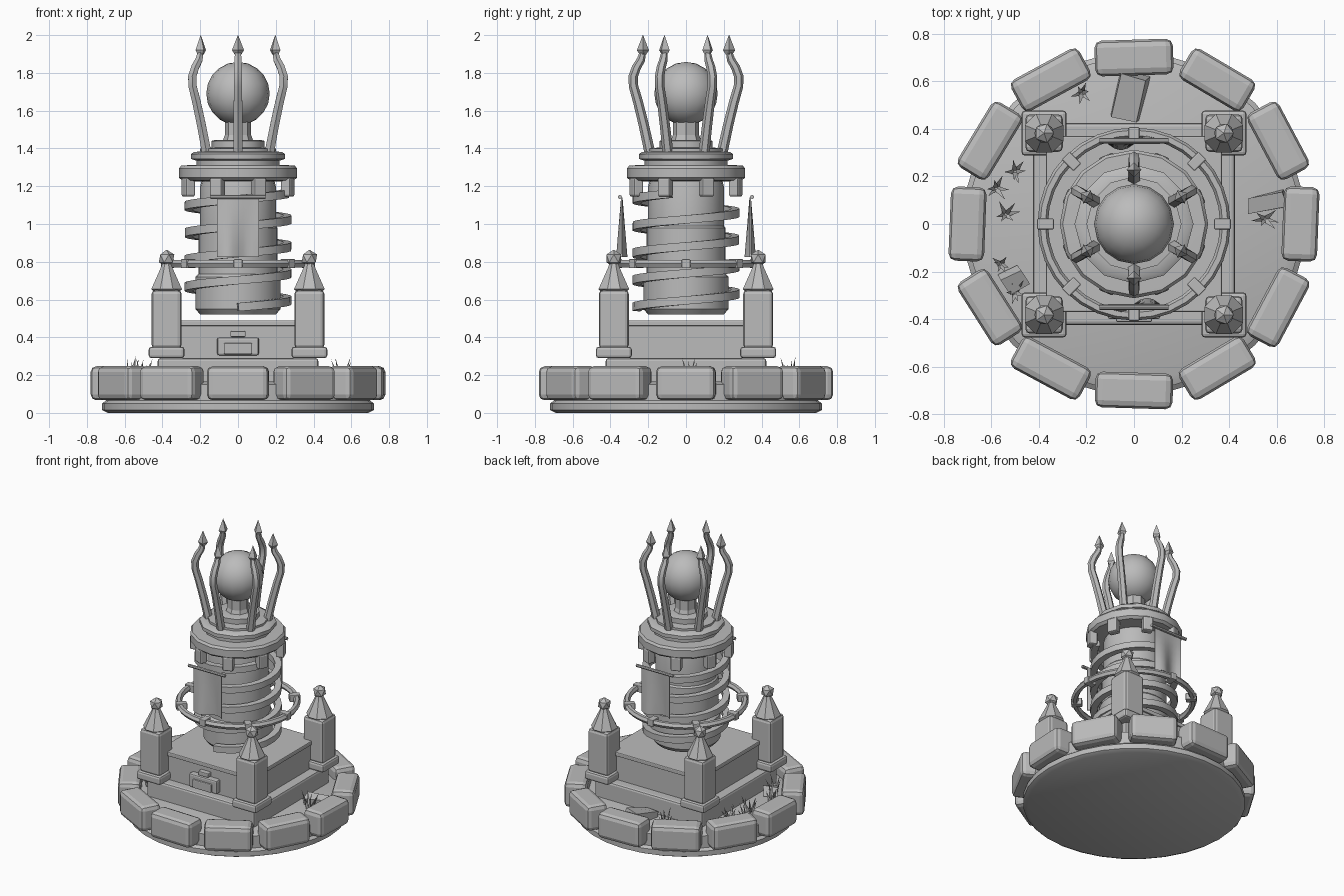
import bpy, bmesh, math, random
from mathutils import Vector, Matrix

if "Cube" in bpy.data.objects:
    bpy.data.objects.remove(bpy.data.objects["Cube"])

random.seed(4)
pi = math.pi
stone = bpy.data.materials.new("grey stone")
stone.diffuse_color = (0.5, 0.5, 0.5, 1)
stone.use_nodes = True
stone.node_tree.nodes["Principled BSDF"].inputs["Base Color"].default_value = stone.diffuse_color


def finish(name, bm, smooth=False, bevel=0):
    bmesh.ops.recalc_face_normals(bm, faces=bm.faces)
    me = bpy.data.meshes.new(name)
    bm.to_mesh(me)
    bm.free()
    ob = bpy.data.objects.new(name, me)
    bpy.context.collection.objects.link(ob)
    me.materials.append(stone)
    if bevel:
        mod = ob.modifiers.new("bevel", 'BEVEL')
        mod.width, mod.segments = bevel, 2
    if smooth:
        bpy.ops.object.select_all(action='DESELECT')
        ob.select_set(True)
        bpy.context.view_layer.objects.active = ob
        bpy.ops.object.shade_smooth_by_angle(angle=math.radians(32))
    return ob


def box(name, center, size, rot=0, bevel=0):
    bm = bmesh.new()
    m = Matrix.Translation(center) @ Matrix.Rotation(rot, 4, 'Z') @ Matrix.Diagonal((*size, 1))
    bmesh.ops.create_cube(bm, size=1, matrix=m)
    return finish(name, bm, bevel=bevel)


def lathe(name, profile, n, at=(0, 0), phase=0, smooth=True):
    # closed solid of revolution from (radius, height) points
    bm = bmesh.new()
    rings = [[bm.verts.new((at[0] + r * math.cos(phase + 2 * pi * k / n),
                            at[1] + r * math.sin(phase + 2 * pi * k / n), z))
              for k in range(n)] for r, z in profile]
    for a, b in zip(rings, rings[1:]):
        for k in range(n):
            bm.faces.new((a[k], a[(k + 1) % n], b[(k + 1) % n], b[k]))
    bm.faces.new(rings[0][::-1])
    bm.faces.new(rings[-1])
    return finish(name, bm, smooth)


def sweep(name, points, radii, sides, closed=False, smooth=True):
    # tube along a path, each section framed by the path direction and z / outward axis
    bm = bmesh.new()
    pts, rings, n = [Vector(p) for p in points], [], len(points)
    for i, p in enumerate(pts):
        nxt, prv = ((pts[(i + 1) % n], pts[i - 1]) if closed
                    else (pts[min(i + 1, n - 1)], pts[max(i - 1, 0)]))
        t = (nxt - prv).normalized()
        out = Vector((p.x, p.y, 0)).normalized()
        side = t.cross(out).normalized()
        up = side.cross(t)
        rings.append([bm.verts.new(p + radii[i] * (side * math.cos(a) + up * math.sin(a)))
                      for a in (2 * pi * (k + 0.5) / sides for k in range(sides))])
    pairs = list(zip(rings, rings[1:])) + ([(rings[-1], rings[0])] if closed else [])
    for a, b in pairs:
        for k in range(sides):
            bm.faces.new((a[k], a[(k + 1) % sides], b[(k + 1) % sides], b[k]))
    if not closed:
        bm.faces.new(rings[0])
        bm.faces.new(rings[-1])
    return finish(name, bm, smooth)


def polar(r, a, z):
    return (r * math.cos(a), r * math.sin(a), z)


# round ground base
lathe("ground_base", [(0.69, 0), (0.72, 0.015), (0.72, 0.05), (0.70, 0.065), (0.70, 0.15), (0.66, 0.165)], 32)

# ring of kerb stones
for k in range(12):
    a = k * pi / 6
    box("kerb_stone", polar(0.70, a, 0.157), (0.15, 0.32 + random.uniform(-0.012, 0.012), 0.18),
        a + random.uniform(-0.05, 0.05), bevel=0.03)

# stepped square plinth with lid
box("plinth_step", (0, 0, 0.22), (0.85, 0.85, 0.14), bevel=0.015)
box("plinth_block", (0, 0, 0.37), (0.72, 0.72, 0.18))
box("plinth_lid", (0, 0, 0.475), (0.74, 0.74, 0.03), bevel=0.006)

# front plaque
box("plaque_frame", (0, -0.375, 0.352), (0.22, 0.05, 0.095), bevel=0.01)
box("plaque_panel", (0, -0.402, 0.34), (0.15, 0.02, 0.06), bevel=0.006)
box("plaque_crest", (0, -0.375, 0.418), (0.08, 0.04, 0.03), bevel=0.005)

# corner pillars with spire and ball finial
for sx in (-1, 1):
    for sy in (-1, 1):
        x, y = 0.378 * sx, 0.382 * sy
        box("pillar_foot", (x, y, 0.32), (0.19, 0.19, 0.06), bevel=0.015)
        box("pillar_shaft", (x, y, 0.495), (0.158, 0.158, 0.31), bevel=0.02)
        lathe("pillar_spire", [(0.07, 0.64), (0.088, 0.655), (0.035, 0.765), (0.025, 0.79)], 8,
              (x, y), pi / 8, False)
        bm = bmesh.new()
        bmesh.ops.create_icosphere(bm, subdivisions=1, radius=0.046,
                                   matrix=Matrix.Translation((x, y, 0.818)))
        finish("pillar_finial", bm)

# tower body
lathe("tower_body", [(0.20, 0.52), (0.225, 0.55), (0.225, 0.72), (0.21, 0.735), (0.21, 0.98),
                     (0.2, 0.99), (0.2, 1.2), (0.19, 1.24)], 24)

# spiral rail around the tower
steps = 100
sweep("spiral_rail", [polar(0.262, -pi / 2 + 8.4 * pi * i / steps, 0.56 + 0.6 * i / steps)
                      for i in range(steps + 1)], [0.031] * (steps + 1), 4)

# orbit ring and its clips
sweep("orbit_ring", [polar(0.384, 2 * pi * k / 32, 0.79) for k in range(32)], [0.022] * 32, 6, True)
for k in range(8):
    a = k * pi / 4
    box("ring_clip", polar(0.372, a, 0.79), (0.07, 0.045, 0.048), a, bevel=0.005)

# tower cap, brackets and crown collar
lathe("tower_cap", [(0.22, 1.225), (0.295, 1.23), (0.312, 1.245), (0.312, 1.295), (0.30, 1.31),
                    (0.24, 1.312)], 16)
for k in range(8):
    a = (k + 0.5) * pi / 4
    box("cap_bracket", polar(0.285, a, 1.195), (0.055, 0.07, 0.1), a, bevel=0.01)
lathe("crown_collar", [(0.22, 1.30), (0.22, 1.335), (0.25, 1.345), (0.25, 1.37), (0.235, 1.38),
                       (0.2, 1.385), (0.2, 1.40), (0.14, 1.405), (0.14, 1.44), (0.12, 1.445)], 12)

# orb and its stand
lathe("orb_stand", [(0.085, 1.43), (0.07, 1.47), (0.07, 1.55), (0.06, 1.58)], 8, smooth=False)
bm = bmesh.new()
bmesh.ops.create_uvsphere(bm, u_segments=16, v_segments=10, radius=0.168,
                          matrix=Matrix.Translation((0, 0, 1.69)))
finish("orb", bm, True)

# six curved prongs ending in spear tips
path = [(0.19, 1.37), (0.205, 1.44), (0.225, 1.53), (0.255, 1.65), (0.278, 1.73), (0.28, 1.78),
        (0.262, 1.83), (0.238, 1.87), (0.228, 1.91)]
for k in range(6):
    a = pi / 2 + k * pi / 3
    sweep("crown_prong", [polar(r, a, z) for r, z in path],
          [0.029, 0.028, 0.027, 0.026, 0.025, 0.025, 0.024, 0.022, 0.017], 6)
    tip = polar(0.228, a, 0)
    lathe("prong_tip", [(0.016, 1.895), (0.032, 1.92), (0.001, 2.0)], 4, tip[:2], a, False)

# hanging banners, front and back
for s in (-1, 1):
    bm = bmesh.new()
    nx, nz, grid = 8, 6, []
    for off in (-0.004, 0.004):
        grid.append([[bm.verts.new((s * (0.11 - 0.22 * i / nx),
                                    s * (0.34 + 0.026 * (1 - j / nz) * math.sin(2 * pi * i / nx)) + off,
                                    0.825 + 0.315 * j / nz))
                      for j in range(nz + 1)] for i in range(nx + 1)])
    for g in grid:
        for i in range(nx):
            for j in range(nz):
                bm.faces.new((g[i][j], g[i + 1][j], g[i + 1][j + 1], g[i][j + 1]))
    f, b = grid
    for i in range(nx):
        for j in (0, nz):
            bm.faces.new((f[i][j], f[i + 1][j], b[i + 1][j], b[i][j]))
    for j in range(nz):
        for i in (0, nx):
            bm.faces.new((f[i][j], f[i][j + 1], b[i][j + 1], b[i][j]))
    finish("banner_cloth", bm, True)
    bm = bmesh.new()
    bmesh.ops.create_cone(bm, cap_ends=True, segments=8, radius1=0.011, radius2=0.011, depth=0.29,
                          matrix=Matrix.Translation((0, s * 0.35, 1.143)) @ Matrix.Rotation(pi / 2, 4, 'Y'))
    finish("banner_rod", bm, True)

# grass tufts of leaning blades
for x, y in ((-0.22, 0.55), (-0.5, 0.22), (-0.58, 0.15), (-0.54, 0.04), (-0.56, -0.17),
             (-0.5, -0.29), (0.55, 0.02)):
    bm = bmesh.new()
    for k in range(6):
        a = k * pi / 3 + random.uniform(-0.4, 0.4)
        d = Vector(polar(1, a, 0))
        w = Vector((-d.y, d.x, 0)) * 0.012
        c = Vector((x, y, 0.155))
        reach, h = random.uniform(0.03, 0.065), random.uniform(0.08, 0.145)
        base = [bm.verts.new(c + w), bm.verts.new(c - w), bm.verts.new(c + d * 0.022)]
        top = bm.verts.new(c + d * reach + Vector((0, 0, h)))
        bm.faces.new(base)
        for i in range(3):
            bm.faces.new((base[i], base[(i + 1) % 3], top))
    finish("grass_tuft", bm)

# loose broken slabs on the ground
for x, y, sx, sy, rot, tilt in ((-0.02, 0.53, 0.12, 0.19, -0.2, 0.25), (0.56, 0.09, 0.16, 0.07, 0.2, 0.2),
                                (-0.5, -0.24, 0.09, 0.08, 0.5, 0.3)):
    bm = bmesh.new()
    bmesh.ops.create_cube(bm, size=1, matrix=Matrix.Translation((x, y, 0.19))
                          @ Matrix.Rotation(rot, 4, 'Z') @ Matrix.Rotation(tilt, 4, 'X')
                          @ Matrix.Diagonal((sx, sy, 0.07, 1)))
    for v in bm.verts:
        v.co += Vector([random.uniform(-0.01, 0.01) for _ in range(3)])
    finish("broken_slab", bm)
